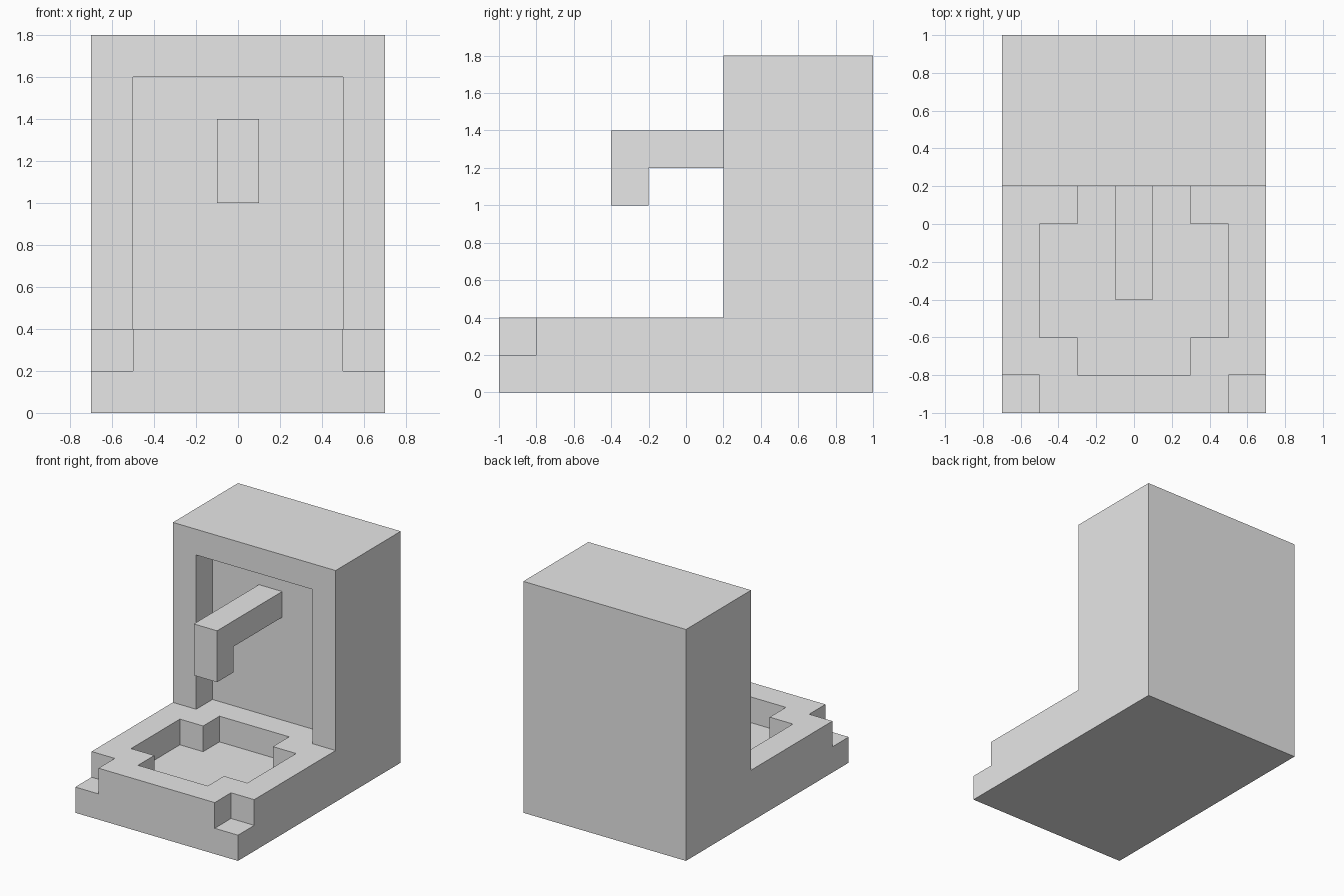
import bpy
import bmesh

if "Cube" in bpy.data.objects:
    bpy.data.objects.remove(bpy.data.objects["Cube"], do_unlink=True)

# Single plain grey
grey = bpy.data.materials.new("plain_grey")
grey.use_nodes = True
grey.diffuse_color = (0.8, 0.8, 0.8, 1)
grey.node_tree.nodes["Principled BSDF"].inputs["Base Color"].default_value = (0.8, 0.8, 0.8, 1)


def prism(name, outline, axis, start, end):
    """Extrude a 2D outline along x (outline is y, z) or z (outline is x, y)."""
    bm = bmesh.new()
    lift = (lambda a, b: (start, a, b)) if axis == "x" else (lambda a, b: (a, b, start))
    face = bm.faces.new([bm.verts.new(lift(a, b)) for a, b in outline])
    new = bmesh.ops.extrude_face_region(bm, geom=[face])["geom"]
    step = (end - start, 0, 0) if axis == "x" else (0, 0, end - start)
    bmesh.ops.translate(bm, vec=step, verts=[v for v in new if isinstance(v, bmesh.types.BMVert)])
    bmesh.ops.recalc_face_normals(bm, faces=bm.faces)
    mesh = bpy.data.meshes.new(name)
    bm.to_mesh(mesh)
    bm.free()
    mesh.materials.append(grey)
    obj = bpy.data.objects.new(name, mesh)
    bpy.context.collection.objects.link(obj)
    return obj


def rect(a0, a1, b0, b1):
    return [(a0, b0), (a1, b0), (a1, b1), (a0, b1)]


def cut(target, cutter):
    cutter.hide_render = True
    mod = target.modifiers.new("cut", "BOOLEAN")
    mod.operation = "DIFFERENCE"
    mod.solver = "EXACT"
    mod.object = cutter
    bpy.context.view_layer.objects.active = target
    bpy.ops.object.modifier_apply(modifier=mod.name)
    bpy.data.objects.remove(cutter, do_unlink=True)


# L-shaped body: low base in front, tall housing behind
body = prism("body", [(-1, 0), (1, 0), (1, 1.8), (0.2, 1.8), (0.2, 0.4), (-1, 0.4)], "x", -0.7, 0.7)

# Shallow alcove in the housing front
cut(body, prism("alcove_cutter", rect(0.1, 0.4, 0.4, 1.6), "x", -0.5, 0.5))

# Stepped basin sunk into the base
half = [(0.3, -0.8), (0.3, -0.6), (0.5, -0.6), (0.5, 0), (0.3, 0), (0.3, 0.2)]
basin = half + [(-x, y) for x, y in reversed(half)]
cut(body, prism("basin_cutter", basin, "z", 0.2, 0.5))

# Notches at both front corners
for side in (-1, 1):
    cut(body, prism("notch_cutter", rect(side * 0.5, side * 0.8, -1.1, -0.8), "z", 0.2, 0.5))

# Spout reaching out of the alcove and turning down
spout = [(0.4, 1.2), (0.4, 1.4), (-0.4, 1.4), (-0.4, 1), (-0.2, 1), (-0.2, 1.2)]
prism("spout", spout, "x", -0.1, 0.1)
